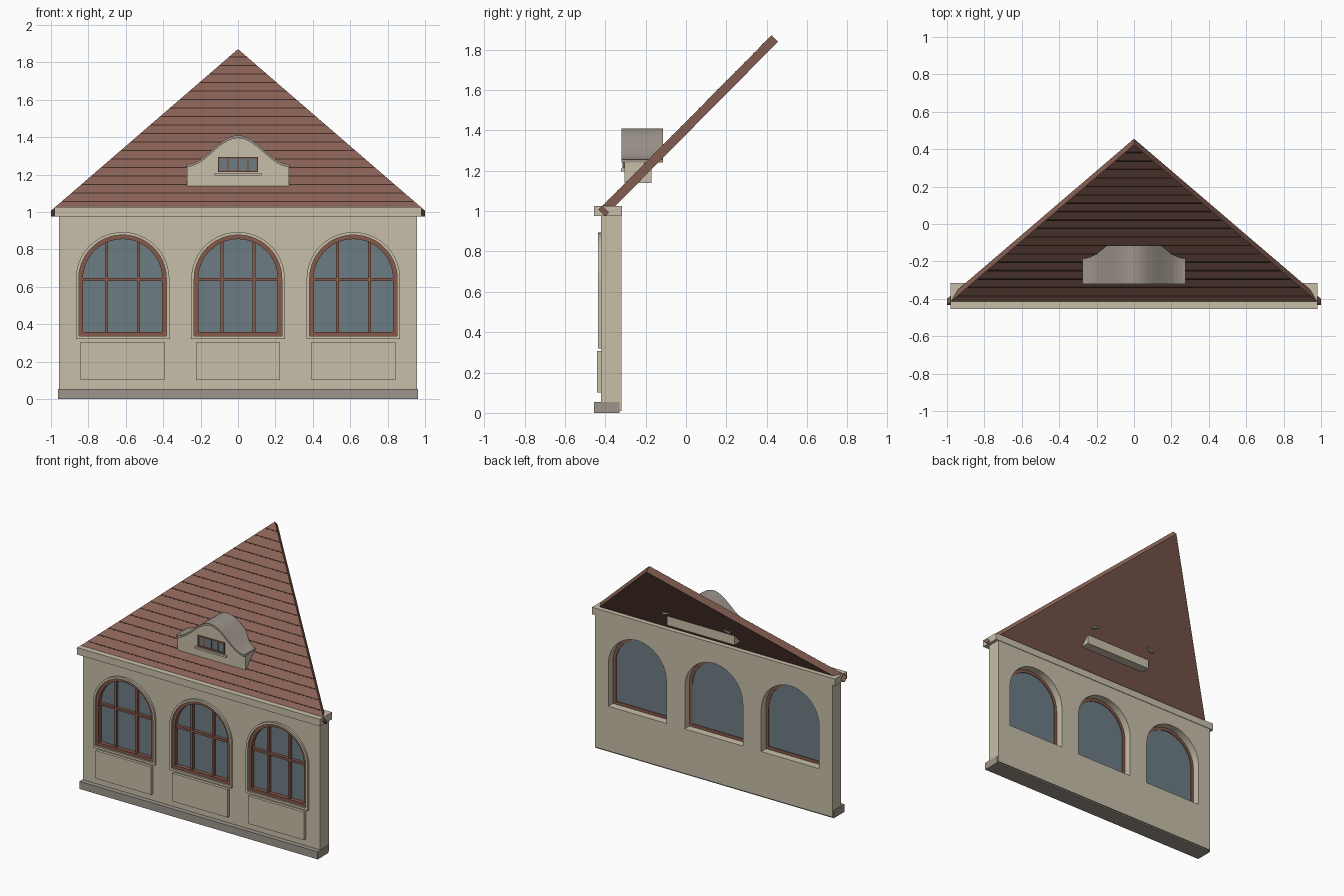
import bpy, bmesh, math

if "Cube" in bpy.data.objects:
    bpy.data.objects.remove(bpy.data.objects["Cube"])


def material(name, rgb):
    linear = [(c / 255 / 12.92 if c < 11 else ((c / 255 + 0.055) / 1.055) ** 2.4) for c in rgb]
    m = bpy.data.materials.new(name)
    m.use_nodes = True
    m.diffuse_color = (*linear, 1)
    m.node_tree.nodes["Principled BSDF"].inputs["Base Color"].default_value = (*linear, 1)
    return m


PLASTER = material("cream plaster", (200, 191, 170))
STONE = material("grey stone", (158, 149, 139))
TILE = material("red brown tile", (138, 98, 85))
GROOVE = material("dark tile joint", (62, 42, 36))
WOOD = material("brown wood", (134, 88, 74))
GLASS = material("blue grey glass", (108, 125, 133))


def finish(name, bm, mat):
    bmesh.ops.recalc_face_normals(bm, faces=bm.faces)
    mesh = bpy.data.meshes.new(name)
    bm.to_mesh(mesh)
    bm.free()
    mesh.materials.append(mat)
    obj = bpy.data.objects.new(name, mesh)
    bpy.context.collection.objects.link(obj)
    return obj


def prism(name, loops, y0, y1, mat):
    """Fill x/z outlines (extra loops are holes) and extrude from y0 to y1."""
    bm = bmesh.new()
    edges = []
    for loop in loops:
        vs = [bm.verts.new((x, y0, z)) for x, z in loop]
        edges += [bm.edges.new((vs[i - 1], vs[i])) for i in range(len(vs))]
    bmesh.ops.triangle_fill(bm, use_beauty=True, use_dissolve=False, edges=edges, normal=(0, -1, 0))
    bmesh.ops.dissolve_limit(bm, angle_limit=0.01, verts=bm.verts, edges=bm.edges) if len(loops) == 1 else None
    ext = bmesh.ops.extrude_face_region(bm, geom=bm.faces[:])
    moved = [g for g in ext["geom"] if isinstance(g, bmesh.types.BMVert)]
    bmesh.ops.translate(bm, verts=moved, vec=(0, y1 - y0, 0))
    return finish(name, bm, mat)


def rect(x0, x1, z0, z1):
    return [(x0, z0), (x1, z0), (x1, z1), (x0, z1)]


def box(name, x0, x1, y0, y1, z0, z1, mat):
    return prism(name, [rect(x0, x1, z0, z1)], y0, y1, mat)


SPRING = 0.643


def arch(cx, r, bottom, steps=28):
    top = [(cx + r * math.cos(math.pi * i / steps), SPRING + r * math.sin(math.pi * i / steps))
           for i in range(steps + 1)]
    return [(cx - r, bottom), (cx + r, bottom)] + top


# Wall with three arched openings, plinth and cornice
CENTRES = {"right": -0.617, "middle": 0.0, "left": 0.617}
prism("wall", [rect(-0.957, 0.957, 0.01, 1.0)] + [arch(c, 0.234, 0.336) for c in CENTRES.values()],
      -0.42, -0.32, PLASTER)
box("plinth", -0.962, 0.962, -0.455, -0.33, 0, 0.055, STONE)
box("cornice", -0.98, 0.98, -0.455, -0.316, 0.975, 1.026, PLASTER)

# Arched windows with panels below
for side, c in CENTRES.items():
    prism(side + "_window_surround", [arch(c, 0.25, 0.32), arch(c, 0.234, 0.336)], -0.435, -0.419, PLASTER)
    prism(side + "_window_frame", [arch(c, 0.234, 0.336), arch(c, 0.212, 0.358)], -0.422, -0.375, WOOD)
    prism(side + "_window_glass", [arch(c, 0.23, 0.34)], -0.392, -0.38, GLASS)
    for i, dx in enumerate((-0.085, 0.085)):
        box(f"{side}_window_mullion_{i + 1}", c + dx - 0.008, c + dx + 0.008, -0.412, -0.39, 0.35, 0.842, WOOD)
    box(side + "_window_transom", c - 0.22, c + 0.22, -0.414, -0.39, 0.632, 0.648, WOOD)
    box(side + "_wall_panel", c - 0.224, c + 0.224, -0.44, -0.419, 0.102, 0.306, PLASTER)

# Sloping triangular roof slab
EAVE_Y, EAVE_Z, TOP_Y, TOP_Z = -0.432, 1.007, 0.424, 1.871


def on_roof(t, lift):
    """Point (y, z) at fraction t up the slope, lifted along its normal."""
    k = lift * math.sqrt(0.5)
    return EAVE_Y + t * (TOP_Y - EAVE_Y) - k, EAVE_Z + t * (TOP_Z - EAVE_Z) + k


bm = bmesh.new()
layers = []
for lift in (0, -0.045):
    layers.append([bm.verts.new((x, *on_roof(t, lift))) for x, t in ((-1, 0), (1, 0), (0, 1))])
top, under = layers
bm.faces.new(top)
bm.faces.new(under[::-1])
for i in range(3):
    bm.faces.new((top[i - 1], under[i - 1], under[i], top[i]))
finish("roof", bm, TILE)

# Thin joints between the tile rows
bm = bmesh.new()
ROWS = 19
for row in range(1, ROWS):
    t = row / ROWS
    rings = []
    for tt, lift in ((t, -0.002), (t, 0.002), (t + 0.006, 0.002), (t + 0.006, -0.002)):
        w = 1 - t - 0.007
        rings.append([bm.verts.new((x, *on_roof(tt, lift))) for x in (-w, w)])
    for i in range(4):
        bm.faces.new((*rings[i - 1], *rings[i][::-1]))
    for end in (0, 1):
        bm.faces.new([r[end] for r in rings])
finish("tile_row_joints", bm, GROOVE)

# Dormer with a curved gable and an overhanging cap
HALF, STEPS = 0.275, 28
xs = [HALF - 2 * HALF * i / STEPS for i in range(STEPS + 1)]


def gable(drop):
    return [(x, 1.333 + 0.077 * math.cos(math.pi * x / HALF) - drop) for x in xs]


prism("dormer_body", [[(-HALF + 0.002, 1.14), (HALF - 0.002, 1.14)] +
                      [(x * 0.993, z) for x, z in gable(0.008)]], -0.305, -0.17, PLASTER)
prism("dormer_cap", [gable(0) + gable(0.015)[::-1]], -0.32, -0.115, STONE)

# Dormer window and sill
prism("dormer_window_frame", [rect(-0.108, 0.108, 1.213, 1.295), rect(-0.098, 0.098, 1.223, 1.285)],
      -0.314, -0.304, WOOD)
box("dormer_window_glass", -0.1, 0.1, -0.308, -0.304, 1.22, 1.288, GLASS)
for i in range(3):
    x = (i - 1) * 0.054
    box(f"dormer_window_bar_{i + 1}", x - 0.005, x + 0.005, -0.312, -0.306, 1.222, 1.286, WOOD)
box("dormer_sill", -0.126, 0.126, -0.321, -0.304, 1.196, 1.21, PLASTER)
